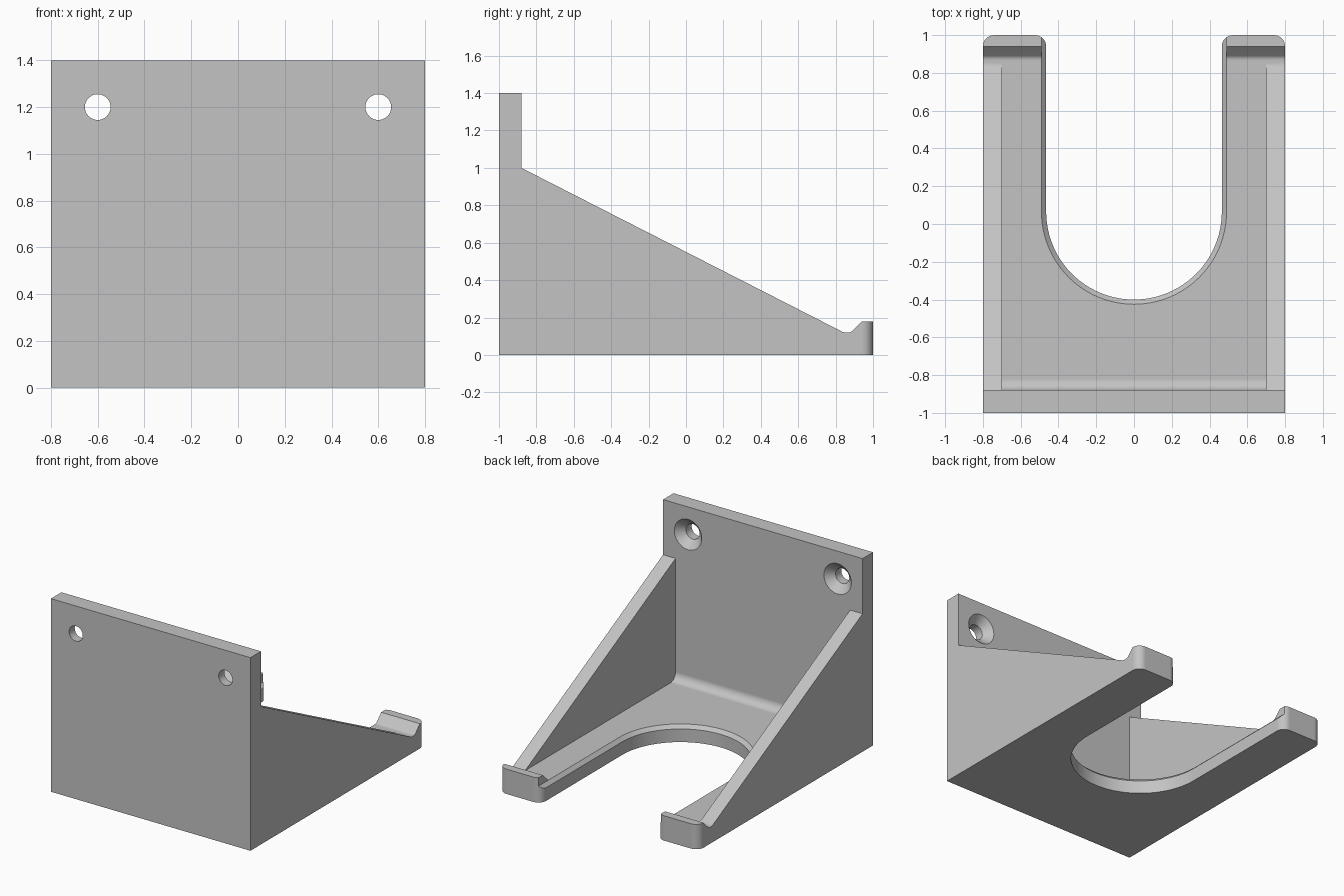
import bpy, bmesh
from math import sin, cos, pi, radians
from mathutils import Vector

cube = bpy.data.objects.get("Cube")
if cube:
    bpy.data.objects.remove(cube, do_unlink=True)

grey = bpy.data.materials.new("plain grey")
grey.use_nodes = True
colour = (0.55, 0.55, 0.55, 1)
grey.diffuse_color = colour
grey.node_tree.nodes["Principled BSDF"].inputs["Base Color"].default_value = colour


def loft(name, rings):
    """Closed solid through rings that share a point count."""
    bm = bmesh.new()
    loops = [[bm.verts.new(p) for p in ring] for ring in rings]
    n = len(loops[0])
    for a, b in zip(loops, loops[1:]):
        for i in range(n):
            j = (i + 1) % n
            bm.faces.new((a[i], a[j], b[j], b[i]))
    bm.faces.new(loops[0][::-1])
    bm.faces.new(loops[-1])
    bmesh.ops.recalc_face_normals(bm, faces=bm.faces)
    mesh = bpy.data.meshes.new(name)
    bm.to_mesh(mesh)
    bm.free()
    mesh.materials.append(grey)
    obj = bpy.data.objects.new(name, mesh)
    bpy.context.collection.objects.link(obj)
    return obj


def across(name, profile, half):
    return loft(name, [[(x, y, z) for y, z in profile] for x in (-half, half)])


def arc(cx, cy, r, start, end, steps):
    angles = [radians(start + (end - start) * i / steps) for i in range(steps + 1)]
    return [(cx + r * cos(a), cy + r * sin(a)) for a in angles]


def combine(target, tool, operation):
    mod = target.modifiers.new(tool.name, 'BOOLEAN')
    mod.operation = operation
    mod.solver = 'EXACT'
    mod.object = tool
    bpy.context.view_layer.objects.active = target
    bpy.ops.object.modifier_apply(modifier=mod.name)
    bpy.data.objects.remove(tool, do_unlink=True)


# Side silhouette: back plate, sloping gussets, valley and end lip
side = [(-1, 0), (1.1, 0), (1.1, 0.18), (0.94, 0.18), (0.89, 0.128), (0.88, 0.122),
        (0.87, 0.12), (0.85, 0.12), (0.835, 0.124), (0.82, 0.132),
        (-0.88, 1), (-0.88, 1.4), (-1, 1.4)]
bracket = across("wall_bracket", side, 0.9)

# Hollow between the gussets, with a fillet at the plate
hollow = arc(-0.82, 0.18, 0.06, 180, 270, 8) + [(0.86, 0.12), (0.86, 2), (-0.88, 2)]
combine(bracket, across("hollow_cutter", hollow, 0.7), 'DIFFERENCE')

# Plan outline: two rounded legs around a U-shaped slot
leg = [(0.8, -1.2)] + arc(0.74, 0.94, 0.06, 0, 90, 8) + arc(0.525, 0.94, 0.06, 90, 180, 8)
bowl = arc(0, 0.065, 0.465, 0, -180, 48)
plan = leg + bowl + [(-x, y) for x, y in reversed(leg)]
outline = loft("plan_cutter", [[(x, y, z) for x, y in plan] for z in (-0.5, 2)])
combine(bracket, outline, 'INTERSECT')

# Chamfer around the slot, continuing upright through the lips
rings = []
for r, z in ((0.44, 0.07), (0.49, 0.12), (0.49, 0.5)):
    shape = [(r, 1.2)] + arc(0, 0.065, r, 0, -180, 48) + [(-r, 1.2)]
    rings.append([(x, y, z) for x, y in shape])
combine(bracket, loft("chamfer_cutter", rings), 'DIFFERENCE')

# Countersunk screw holes
for x in (-0.6, 0.6):
    steps = ((-1.1, 0.055), (-0.935, 0.055), (-0.87, 0.12))
    rings = [[(x + u, y, 1.2 + v) for u, v in arc(0, 0, r, 0, 352.5, 47)] for y, r in steps]
    combine(bracket, loft("screw_hole_cutter", rings), 'DIFFERENCE')

# Smooth curved faces, keep crisp edges
bpy.ops.object.select_all(action='DESELECT')
bracket.select_set(True)
bpy.context.view_layer.objects.active = bracket
bpy.ops.object.shade_smooth_by_angle(angle=radians(29))
weighted = bracket.modifiers.new("weighted_normals", 'WEIGHTED_NORMAL')
weighted.keep_sharp = True
